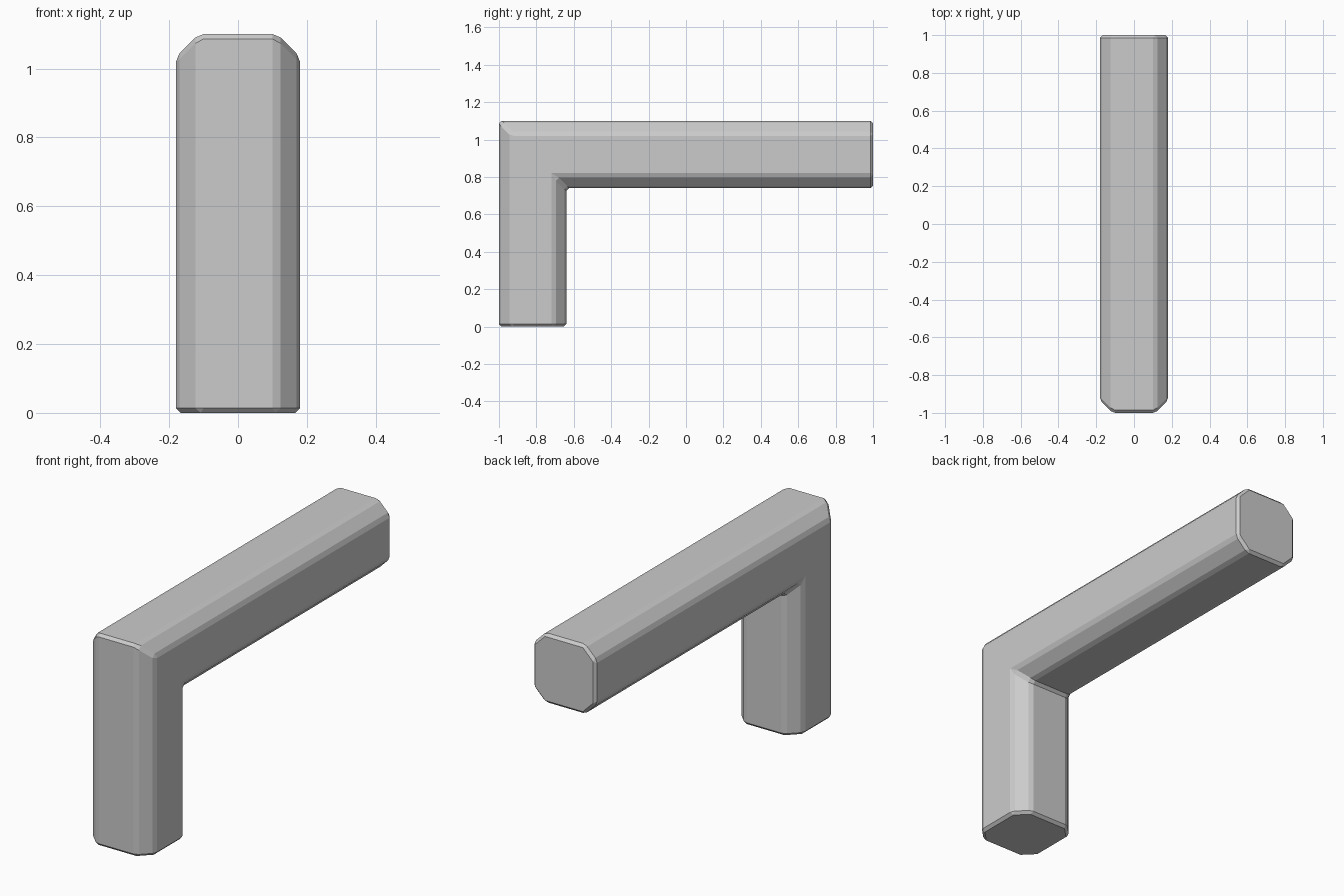
import bpy, bmesh

if "Cube" in bpy.data.objects:
    bpy.data.objects.remove(bpy.data.objects["Cube"])

HALF, CH = 0.18, 0.066      # half width of the beam, corner chamfer
TOP, END = 1.10, 1.0        # overall height, half length

# Eight-sided section: x across, d = distance in from the outer face
a = HALF - CH
W = 2 * HALF
section = [(-a, 0), (a, 0), (HALF, CH), (HALF, W - CH),
           (a, W), (-a, W), (-HALF, W - CH), (-HALF, CH)]

# Stations along the L: foot, mitred elbow, arm end
stations = [lambda x, d: (x, -END + d, 0),
            lambda x, d: (x, -END + d, TOP - d),
            lambda x, d: (x, END, TOP - d)]

bm = bmesh.new()
rings = [[bm.verts.new(place(x, d)) for x, d in section] for place in stations]
for r0, r1 in zip(rings, rings[1:]):
    for i in range(8):
        j = (i + 1) % 8
        bm.faces.new((r0[i], r0[j], r1[j], r1[i]))
bm.faces.new(rings[0])
bm.faces.new(rings[-1])
bmesh.ops.recalc_face_normals(bm, faces=bm.faces)

mesh = bpy.data.meshes.new("angled_beam")
bm.to_mesh(mesh)
bm.free()
beam = bpy.data.objects.new("angled_beam", mesh)
bpy.context.collection.objects.link(beam)

# Fine flat bevel on every sharp edge
bevel = beam.modifiers.new("edge_bevel", 'BEVEL')
bevel.width = 0.014
bevel.segments = 1
bevel.limit_method = 'ANGLE'
bevel.angle_limit = 0.5
